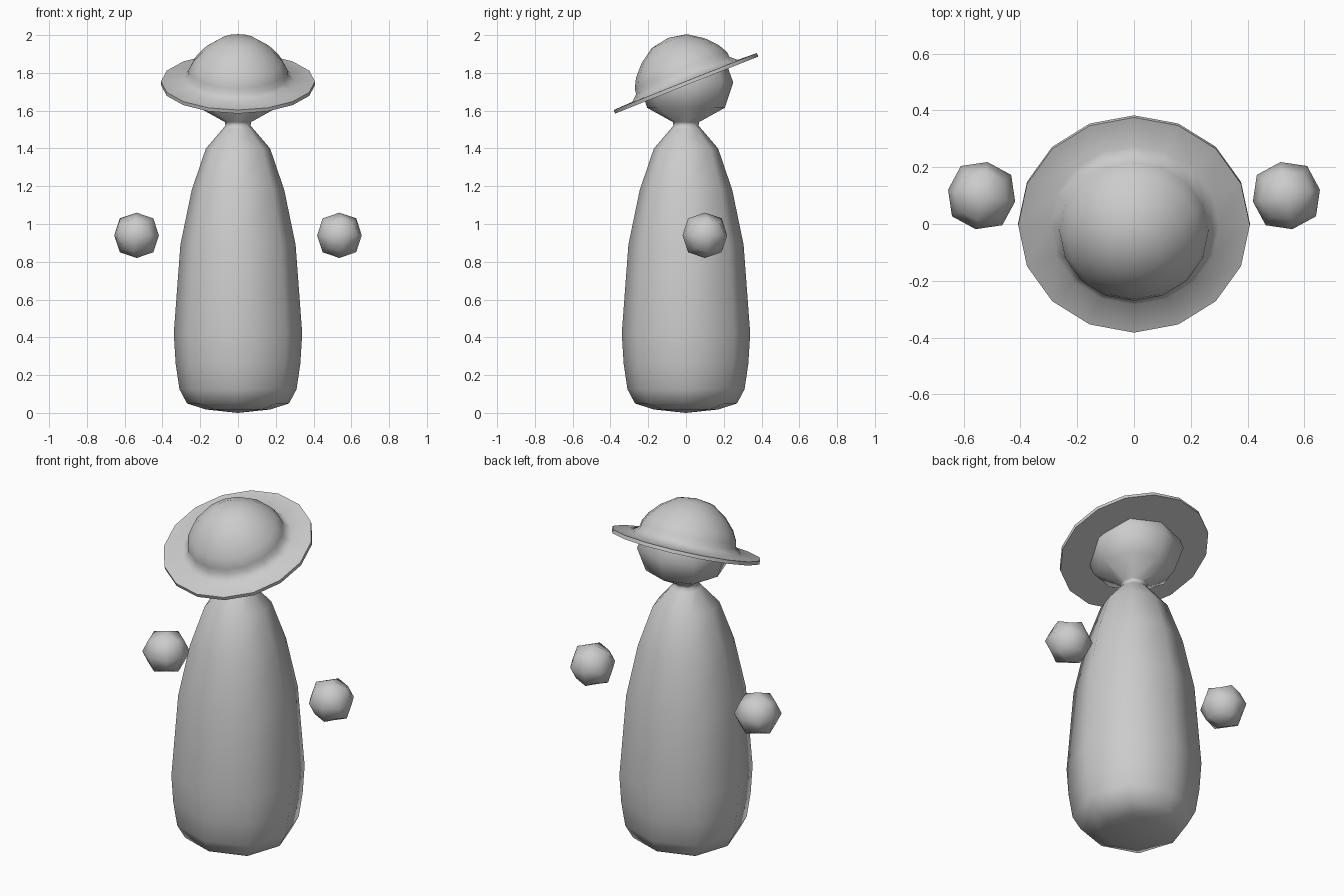
import bpy, bmesh, math
from mathutils import Matrix

cube = bpy.data.objects.get("Cube")
if cube:
    bpy.data.objects.remove(cube)

# One plain clay grey for everything
GREY = (0.6, 0.6, 0.6, 1)
clay = bpy.data.materials.new("clay_grey")
clay.use_nodes = True
clay.diffuse_color = GREY
clay.node_tree.nodes["Principled BSDF"].inputs["Base Color"].default_value = GREY


def finish(name, bm, sharp=None):
    """Turn a bmesh into a shaded, coloured object."""
    bmesh.ops.recalc_face_normals(bm, faces=bm.faces)
    mesh = bpy.data.meshes.new(name)
    bm.to_mesh(mesh)
    bm.free()
    mesh.materials.append(clay)
    obj = bpy.data.objects.new(name, mesh)
    bpy.context.collection.objects.link(obj)
    bpy.ops.object.select_all(action="DESELECT")
    obj.select_set(True)
    bpy.context.view_layer.objects.active = obj
    if sharp is None:
        bpy.ops.object.shade_smooth()
    else:
        bpy.ops.object.shade_smooth_by_angle(angle=math.radians(sharp))
    return obj


def lathe(profile, sides, diagonal=1.0):
    """Rings of (radius, z); a zero radius closes the end in a point.
    diagonal pushes the 45 degree corners out for a squarer section."""
    bm = bmesh.new()
    rings = []
    for r, z in profile:
        if r == 0:
            rings.append([bm.verts.new((0, 0, z))] * sides)
            continue
        ring = []
        for i in range(sides):
            a = math.tau * i / sides
            k = r * (1 + (diagonal - 1) * math.sin(2 * a) ** 2)
            ring.append(bm.verts.new((k * math.cos(a), k * math.sin(a), z)))
        rings.append(ring)
    for low, high in zip(rings, rings[1:]):
        for i in range(sides):
            j = (i + 1) % sides
            quad = dict.fromkeys((low[i], low[j], high[j], high[i]))
            bm.faces.new(list(quad))
    return bm


# Robe-like body, narrow neck and head in one skin
body_profile = [
    (0, 0.0), (0.17, 0.018), (0.27, 0.05), (0.31, 0.125), (0.33, 0.26),
    (0.34, 0.42), (0.305, 0.89), (0.245, 1.18), (0.17, 1.40), (0.08, 1.505),
    (0.066, 1.52), (0.07, 1.54), (0.205, 1.615), (0.25, 1.75),
    (0.21, 1.86), (0.12, 1.93), (0, 1.95)]
finish("body_and_head", lathe(body_profile, 8, 1.06))

# Tilted hat: dome, flared base, thin flat brim
hat_profile = [
    (0, 0.258), (0.10, 0.24), (0.18, 0.185), (0.235, 0.125), (0.262, 0.075),
    (0.266, 0.045), (0.30, 0.014), (0.408, 0.01), (0.408, -0.01), (0.2, -0.01)]
hat = finish("hat", lathe(hat_profile, 16), 50)
hat.matrix_world = Matrix.Translation((0, 0, 1.745)) @ Matrix.Rotation(math.radians(21.7), 4, "X")

# Floating ball hands: rounded cubes, turned slightly outward
for side, name in ((1, "left_hand"), (-1, "right_hand")):
    bm = bmesh.new()
    bmesh.ops.create_cube(bm, size=0.24)
    hand = finish(name, bm)
    hand.location = (side * 0.537, 0.1, 0.94)
    hand.rotation_euler.z = side * math.radians(10)
    sub = hand.modifiers.new("rounding", "SUBSURF")
    sub.levels = sub.render_levels = 1
    sub.use_limit_surface = False
